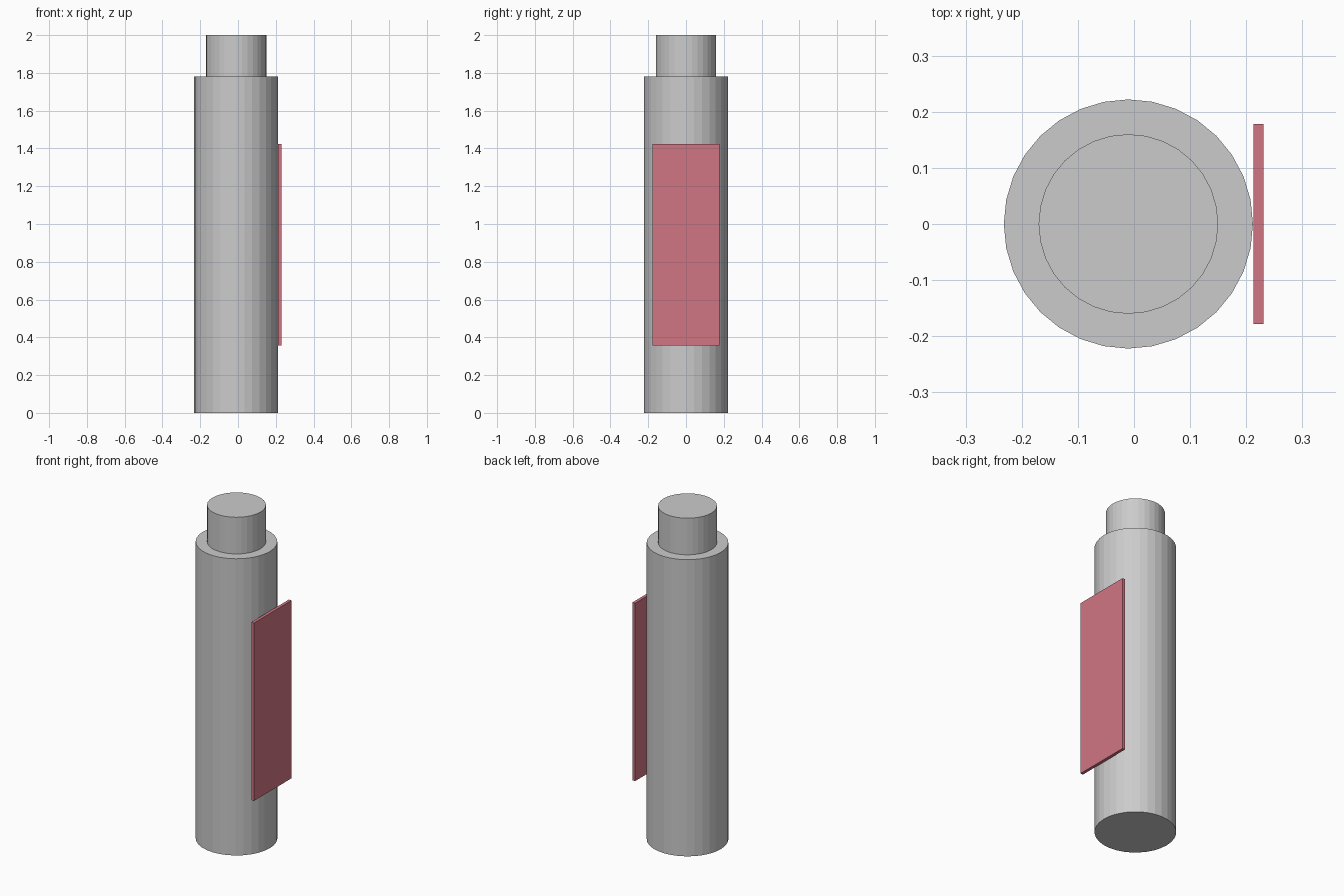
import bpy

default = bpy.data.objects.get("Cube")
if default:
    bpy.data.objects.remove(default, do_unlink=True)


def make_material(name, rgb):
    mat = bpy.data.materials.new(name)
    mat.use_nodes = True
    color = (*rgb, 1.0)
    mat.diffuse_color = color
    mat.node_tree.nodes["Principled BSDF"].inputs["Base Color"].default_value = color
    return mat


grey = make_material("light grey", (0.6, 0.6, 0.6))
rose = make_material("rose red", (0.64, 0.18, 0.23))

AXIS_X = -0.01
SHOULDER = 1.78


def cylinder(name, radius, bottom, top):
    bpy.ops.mesh.primitive_cylinder_add(
        vertices=32, radius=radius, depth=top - bottom,
        location=(AXIS_X, 0, (bottom + top) / 2))
    obj = bpy.context.object
    obj.name = name
    obj.data.materials.append(grey)
    return obj


# Main tube and narrower cap, flat shaded
cylinder("body", 0.222, 0, SHOULDER)
cylinder("cap", 0.16, SHOULDER, 2.0)

# Flat label plate touching the left side of the tube
bpy.ops.mesh.primitive_cube_add(size=1, location=(0.222, 0, 0.89))
label = bpy.context.object
label.name = "label_plate"
label.scale = (0.018, 0.356, 1.067)
bpy.ops.object.transform_apply(location=False, rotation=False, scale=True)
label.data.materials.append(rose)
